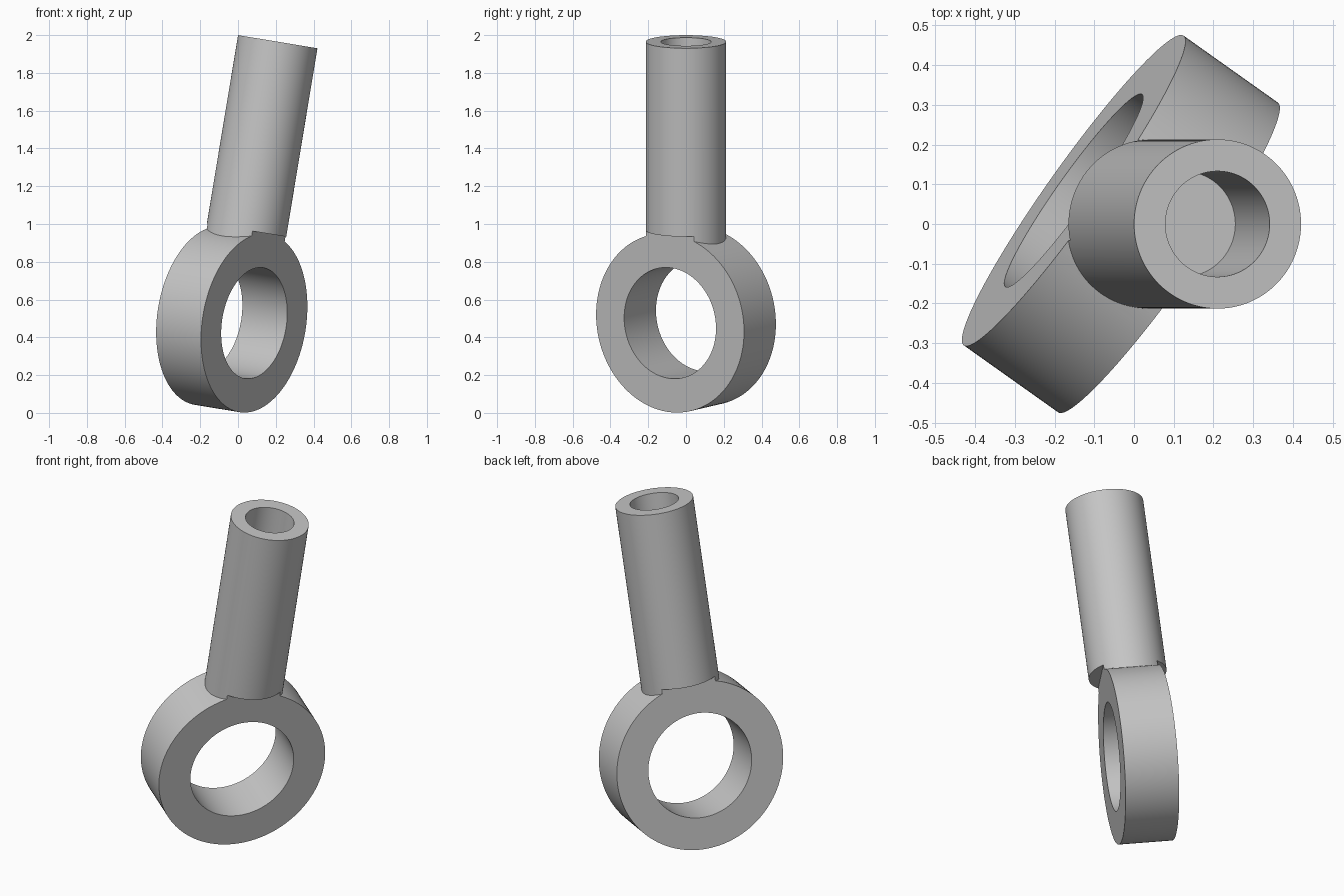
import bpy
import bmesh
from math import radians
from mathutils import Matrix, Vector

cube = bpy.data.objects.get("Cube")
if cube:
    bpy.data.objects.remove(cube, do_unlink=True)

# Sizes, in a frame with the shaft along z and the eye hole along x
EYE_R, HOLE_R, HALF_WIDTH = 0.478, 0.297, 0.147
SHAFT_R, BORE_R = 0.213, 0.133
SHAFT_TOP, BORE_FLOOR, SHOULDER = 1.49, 0.96, 0.479
SEGMENTS = 128

steel = bpy.data.materials.new("grey steel")
steel.use_nodes = True
GREY = (0.56, 0.56, 0.56, 1)
steel.diffuse_color = GREY
steel.node_tree.nodes["Principled BSDF"].inputs["Base Color"].default_value = GREY


def add_object(name, bm):
    mesh = bpy.data.meshes.new(name)
    bm.to_mesh(mesh)
    bm.free()
    mesh.materials.append(steel)
    obj = bpy.data.objects.new(name, mesh)
    bpy.context.collection.objects.link(obj)
    return obj


def cylinder(name, radius, low, high, axis="Z"):
    """Closed cylinder running from low to high along the axis."""
    bm = bmesh.new()
    place = Matrix.Translation((0, 0, (low + high) / 2))
    if axis == "X":
        place = Matrix.Rotation(radians(90), 4, "Y") @ place
    bmesh.ops.create_cone(bm, cap_ends=True, segments=SEGMENTS, radius1=radius,
                          radius2=radius, depth=high - low, matrix=place)
    return add_object(name, bm)


def block(name, low, high):
    """Box between two opposite corners."""
    low, high = Vector(low), Vector(high)
    bm = bmesh.new()
    place = Matrix.Translation((low + high) / 2) @ Matrix.Diagonal((*(high - low), 1))
    bmesh.ops.create_cube(bm, size=1, matrix=place)
    return add_object(name, bm)


def combine(body, other, operation):
    """Apply a boolean and remove the helper."""
    other.hide_render = True
    mod = body.modifiers.new("boolean", "BOOLEAN")
    mod.operation = operation
    mod.solver = "EXACT"
    mod.object = other
    bpy.ops.object.select_all(action="DESELECT")
    bpy.context.view_layer.objects.active = body
    body.select_set(True)
    bpy.ops.object.modifier_apply(modifier=mod.name)
    bpy.data.objects.remove(other, do_unlink=True)


# Shaft joined to an over-wide eye
body = cylinder("rod_end", SHAFT_R, 0.35, SHAFT_TOP)
combine(body, cylinder("eye", EYE_R, -0.4, 0.4, "X"), "UNION")

# Trim both sides flat below the shaft's shoulder
for side in (-1, 1):
    xs = sorted((side * HALF_WIDTH, side))
    combine(body, block("side_cutter", (xs[0], -1, -1), (xs[1], 1, SHOULDER)), "DIFFERENCE")

# Eye hole and blind bore
combine(body, cylinder("hole_cutter", HOLE_R, -0.5, 0.5, "X"), "DIFFERENCE")
combine(body, cylinder("bore_cutter", BORE_R, BORE_FLOOR, SHAFT_TOP + 0.2), "DIFFERENCE")

# Lean the part and turn it about its shaft
body.data.transform(Matrix.Translation((-0.033, 0, 0.495))
                    @ Matrix.Rotation(radians(9.4), 4, "Y")
                    @ Matrix.Rotation(radians(-35), 4, "Z"))
body.select_set(True)
bpy.context.view_layer.objects.active = body
bpy.ops.object.shade_smooth_by_angle(angle=radians(30))
